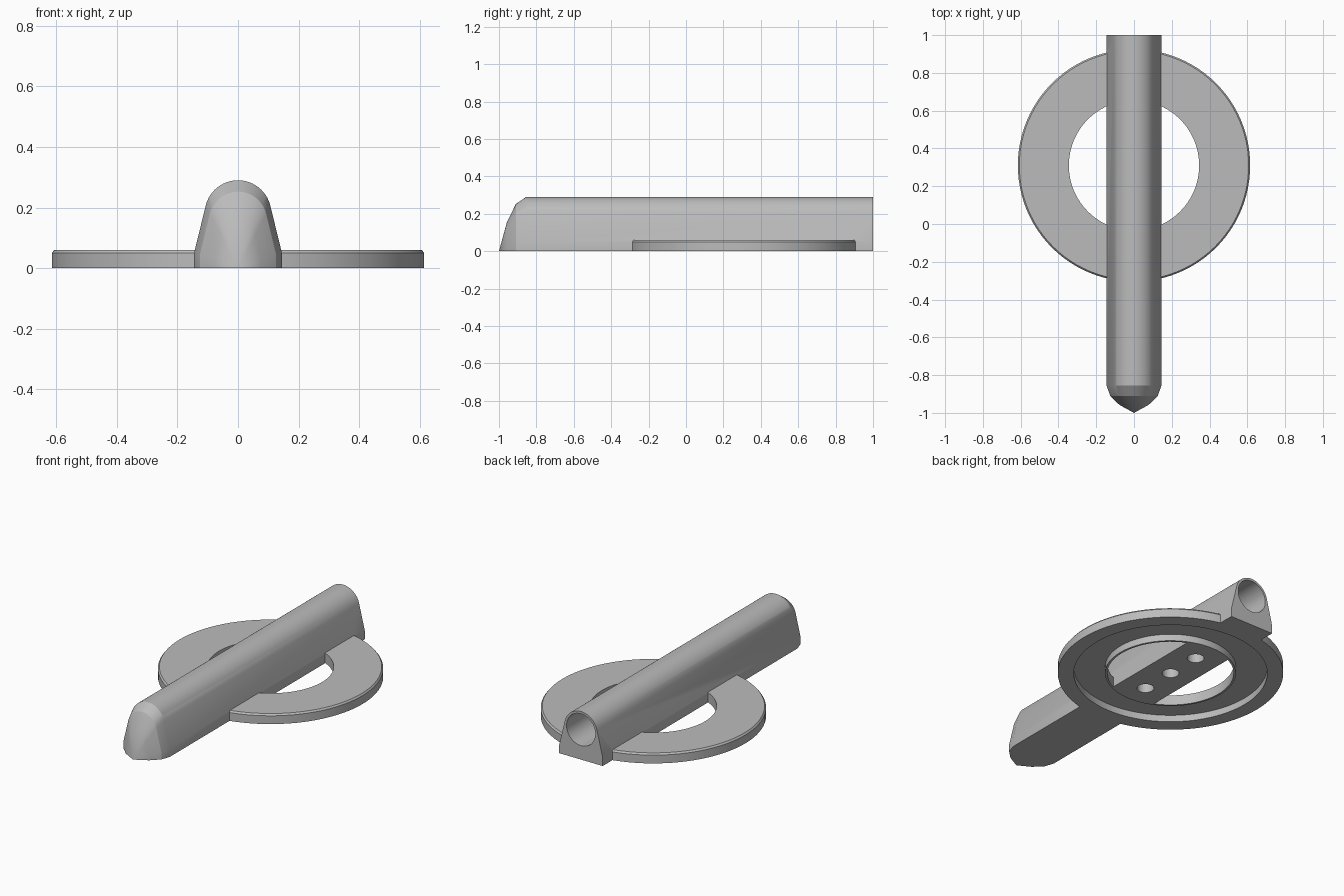
import bpy, bmesh, math

if "Cube" in bpy.data.objects:
    bpy.data.objects.remove(bpy.data.objects["Cube"])

grey = bpy.data.materials.new("plain grey")
grey.use_nodes = True
colour = (0.5, 0.5, 0.5, 1)
grey.diffuse_color = colour
grey.node_tree.nodes["Principled BSDF"].inputs["Base Color"].default_value = colour

RING_Y = 0.31
SEGMENTS = 96


def finish(name, bm):
    bmesh.ops.recalc_face_normals(bm, faces=bm.faces)
    mesh = bpy.data.meshes.new(name)
    bm.to_mesh(mesh)
    bm.free()
    mesh.materials.append(grey)
    obj = bpy.data.objects.new(name, mesh)
    bpy.context.collection.objects.link(obj)
    return obj


def revolve(name, profile):
    """Turn a closed (radius, height) profile about the ring axis."""
    bm = bmesh.new()
    loops = []
    for i in range(SEGMENTS):
        a = math.tau * i / SEGMENTS
        loops.append([bm.verts.new((r * math.cos(a), RING_Y + r * math.sin(a), z))
                      for r, z in profile])
    n = len(profile)
    for i in range(SEGMENTS):
        p, q = loops[i], loops[(i + 1) % SEGMENTS]
        for j in range(n):
            k = (j + 1) % n
            bm.faces.new((p[j], p[k], q[k], q[j]))
    return finish(name, bm)


def cylinder(name, radius, depth, location, rotation=(0, 0, 0)):
    bpy.ops.mesh.primitive_cylinder_add(vertices=48, radius=radius, depth=depth,
                                        location=location, rotation=rotation)
    obj = bpy.context.object
    obj.name = name
    obj.data.materials.append(grey)
    return obj


def combine(target, other, operation):
    """Apply a boolean and discard the helper."""
    mod = target.modifiers.new(operation, "BOOLEAN")
    mod.operation, mod.solver, mod.object = operation, "EXACT", other
    bpy.context.view_layer.objects.active = target
    bpy.ops.object.modifier_apply(modifier=mod.name)
    bpy.data.objects.remove(other)


# Long body: arched section, straight to the back, tapering to a point in front
BORE_Z, ARCH = 0.18, 0.11
tilt = math.radians(14)
section = [(0.145, 0), (0.145, 0.05)]
for i in range(25):
    a = tilt + (math.pi - 2 * tilt) * i / 24
    section.append((ARCH * math.cos(a), BORE_Z + ARCH * math.sin(a)))
section += [(-0.145, 0.05), (-0.145, 0)]

bm = bmesh.new()
stations = [(1, 1), (-0.855, 1), (-0.91, 0.87), (-0.958, 0.53)]
rows = [[bm.verts.new((x * s, y, z * s)) for x, z in section] for y, s in stations]
n = len(section)
for p, q in zip(rows, rows[1:]):
    for j in range(n):
        k = (j + 1) % n
        bm.faces.new((p[j], p[k], q[k], q[j]))
bm.faces.new(rows[0])
tip = bm.verts.new((0, -1, 0))
for j in range(n):
    bm.faces.new((rows[-1][j], rows[-1][(j + 1) % n], tip))
body = finish("barrel_with_ring", bm)

# Flat ring with a chamfered top edge
ring = revolve("ring", [(0.345, 0), (0.615, 0), (0.615, 0.05), (0.607, 0.06), (0.345, 0.06)])
combine(body, ring, "UNION")

# Annular recess underneath, leaving a wide rim and a thin inner lip
groove = revolve("groove_cutter", [(0.357, -0.05), (0.528, -0.05), (0.528, 0.04), (0.357, 0.04)])
combine(body, groove, "DIFFERENCE")

# Blind bore from the back, and three holes up into it
bore = cylinder("bore_cutter", 0.096, 1.9, (0, 0.15, BORE_Z), (math.pi / 2, 0, 0))
combine(body, bore, "DIFFERENCE")
for step in (-1, 0, 1):
    hole = cylinder("hole_cutter", 0.046, 0.3, (0, RING_Y + 0.213 * step, 0))
    combine(body, hole, "DIFFERENCE")

bpy.ops.object.select_all(action="DESELECT")
body.select_set(True)
bpy.context.view_layer.objects.active = body
bpy.ops.object.shade_smooth_by_angle(angle=math.radians(25))
